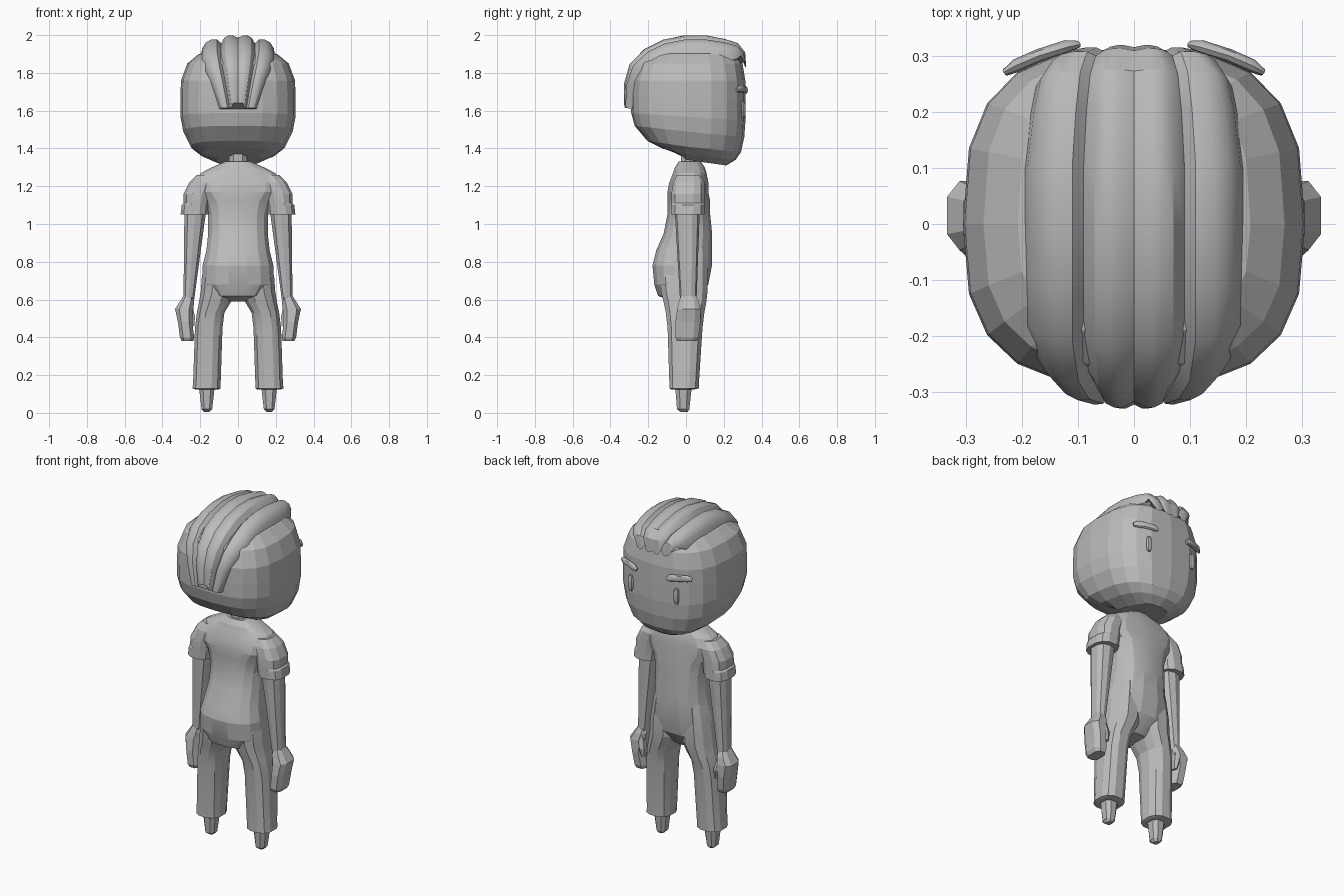
import bpy, bmesh, math
from mathutils import Vector

if "Cube" in bpy.data.objects:
    bpy.data.objects.remove(bpy.data.objects["Cube"], do_unlink=True)

GREY = (0.5, 0.5, 0.5, 1)
grey = bpy.data.materials.new("plain_grey")
grey.use_nodes = True
grey.diffuse_color = GREY
grey.node_tree.nodes["Principled BSDF"].inputs["Base Color"].default_value = GREY


def skin(name, rings, smooth=0):
    """Join closed rings of points into a capped tube and make it an object."""
    bm = bmesh.new()
    loops = [[bm.verts.new(point) for point in ring] for ring in rings]
    count = len(loops[0])
    for lower, upper in zip(loops, loops[1:]):
        for i in range(count):
            j = (i + 1) % count
            bm.faces.new((lower[i], lower[j], upper[j], upper[i]))
    bm.faces.new(loops[0])
    bm.faces.new(loops[-1])
    bmesh.ops.recalc_face_normals(bm, faces=bm.faces)
    mesh = bpy.data.meshes.new(name)
    bm.to_mesh(mesh)
    bm.free()
    part = bpy.data.objects.new(name, mesh)
    bpy.context.collection.objects.link(part)
    mesh.materials.append(grey)
    if smooth:
        bpy.ops.object.select_all(action='DESELECT')
        part.select_set(True)
        bpy.context.view_layer.objects.active = part
        bpy.ops.object.shade_smooth_by_angle(angle=math.radians(smooth))


def rounded_box(sides, power, turn=0):
    """Unit outline between a circle (power one) and a square (power zero)."""
    def bend(value):
        return math.copysign(abs(value) ** power, value)
    angles = [math.tau * (i + turn) / sides for i in range(sides)]
    return [(bend(math.cos(angle)), bend(math.sin(angle))) for angle in angles]


def loft(name, rows, sides=12, power=0.8, smooth=0, mirror=1):
    """Rows are (height, x_min, x_max, y_min, y_max)."""
    outline = rounded_box(sides, power, turn=0.5)
    rings = []
    for z, left, right, back, front in rows:
        middle = Vector(((left + right) / 2, (back + front) / 2))
        half = Vector((right, front)) - middle
        rings.append([(mirror * (middle.x + half.x * u), middle.y + half.y * v, z)
                      for u, v in outline])
    skin(name, rings, smooth)


def bar(name, path, depth, height):
    """Round bar with narrowed ends along a path, for the face details."""
    points = [Vector(point) for point in path]
    last = len(points) - 1
    rings = []
    for i, point in enumerate(points):
        along = (points[min(i + 1, last)] - points[max(i - 1, 0)]).normalized()
        across = along.cross(Vector((0, 1, 0))).normalized()
        outward = along.cross(across)
        scale = 0.55 if i in (0, last) else 1
        rings.append([point + scale * (across * height * u + outward * depth * v)
                      for u, v in rounded_box(8, 1)])
    skin(name, rings, smooth=40)


# Head: faceted, flat-faced on +y, tilted underneath so the nape is higher than the chin
head_outline = rounded_box(20, 0.72)
head_rows = [(1.31, .38), (1.34, .64), (1.38, .82), (1.46, .95), (1.55, 1), (1.66, 1),
             (1.76, .99), (1.85, .88), (1.9, .68), (1.925, .35)]
rings = []
for z, width in head_rows:
    tilt = min(.06, max(0, 1.7 - z) / 4)
    back = width - 8 * max(0, 1.5 - z) ** 2
    front = width ** 0.4
    rings.append([(.305 * width * u, (.315 * front if v > 0 else .29 * back) * v,
                   z + tilt * (1 - v) / 2) for u, v in head_outline])
skin("head", rings)

# Swept-back hair: one ridged section carried from fringe over crown to nape
ridges = [(0, .8), (.03, 1), (.05, 1), (.07, .9), (.09, .5), (.11, .85), (.14, .95),
          (.17, .85), (.19, .5), (.2, -.4)]
section = [(-x, rise) for x, rise in reversed(ridges[1:])] + ridges
# Path points are (y, z, width scale, thickness)
path = [(.3, 1.86, .6, .02), (.29, 1.89, .76, .03), (.26, 1.91, .87, .05),
        (.2, 1.92, .94, .06), (.1, 1.93, 1, .07), (0, 1.93, 1, .07),
        (-.1, 1.91, 1, .07), (-.18, 1.87, 1, .07), (-.24, 1.81, .9, .07),
        (-.27, 1.73, .72, .06), (-.29, 1.61, .5, .04)]
rings = []
for i, (y, z, width, thick) in enumerate(path):
    before, after = path[max(i - 1, 0)], path[min(i + 1, len(path) - 1)]
    along = Vector((0, after[0] - before[0], after[1] - before[1])).normalized()
    outward = Vector((0, along.z, -along.y))
    # the crown falls away to the sides
    top = [Vector((x * width, y, z)) + outward * thick * (rise - 14 * x * x * width)
           for x, rise in section]
    under = [Vector((x * width * .9, y, z)) - outward * .05 for x, rise in reversed(section)]
    rings.append(top + under)
# tufted ends: ridges reach further than the grooves between them
for j, (x, rise) in enumerate(section):
    rings[0][j].z += .03 - .07 * max(rise, 0)
    rings[-1][j].z += .025 if abs(x) < .07 else 0
skin("hair", rings, smooth=32)

# Shirt and seat: rows are (height, half width, back, front)
torso_rows = [
    (.59, .07, -.07, .05), (.62, .14, -.15, .08), (.68, .19, -.17, .12),
    (.78, .19, -.18, .14), (.86, .17, -.16, .14), (.95, .16, -.12, .14),
    (1.05, .16, -.1, .13), (1.12, .18, -.1, .13), (1.17, .23, -.1, .12),
    (1.22, .24, -.09, .12), (1.27, .2, -.07, .11), (1.3, .14, -.06, .1), (1.33, .07, -.04, .08)]
loft("torso", [(z, -half, half, back, front) for z, half, back, front in torso_rows],
     sides=16, smooth=15)
loft("neck", [(z, -.05, .05, -.03, .07) for z in (1.29, 1.37)], sides=8)

for side, label in ((1, "left"), (-1, "right")):
    # Limbs
    loft(label + "_sleeve", [
        (1.05, .16, .3, -.07, .09), (1.05, .155, .306, -.08, .1), (1.1, .15, .3, -.08, .1),
        (1.11, .15, .29, -.08, .1), (1.16, .14, .29, -.08, .1),
        (1.22, .12, .26, -.07, .1), (1.26, .1, .22, -.05, .08)], smooth=15, mirror=side)
    loft(label + "_arm", [(.57, .235, .29, -.03, .055), (1.08, .165, .286, -.06, .073)],
         sides=10, mirror=side)
    loft(label + "_hand", [
        (.38, .235, .3, -.05, .06), (.4, .23, .31, -.06, .07), (.48, .24, .32, -.06, .08),
        (.55, .234, .336, -.05, .08), (.59, .23, .31, -.04, .07), (.62, .235, .29, -.03, .055)],
        sides=8, power=0.7, mirror=side)
    loft(label + "_thumb", [(.46, .23, .25, .03, .07), (.51, .225, .275, .03, .08),
                            (.57, .24, .28, .02, .07)], sides=6, mirror=side)
    loft(label + "_leg", [
        (.125, .1, .23, -.08, .05), (.13, .09, .244, -.09, .07), (.15, .09, .24, -.09, .07),
        (.45, .08, .23, -.1, .09), (.53, .07, .22, -.11, .1), (.58, .04, .21, -.12, .11),
        (.64, .01, .2, -.135, .117), (.72, .01, .194, -.14, .12),
        (.84, .02, .17, -.11, .115), (.95, .03, .145, -.08, .1)], smooth=15, mirror=side)
    loft(label + "_foot", [(.005, .15, .18, -.03, .01), (.02, .135, .195, -.05, .02),
                           (.14, .12, .21, -.06, .034)], sides=8, mirror=side)

    # Face details
    bar(label + "_eyebrow", [(side * x, y, z) for x, y, z in (
        (.1, .32, 1.7), (.12, .316, 1.71), (.17, .3, 1.715), (.21, .282, 1.715),
        (.23, .27, 1.71))], depth=.012, height=.02)
    bar(label + "_eye", [(side * .15, .304, z) for z in (1.56, 1.58, 1.63, 1.65)],
        depth=.012, height=.017)
